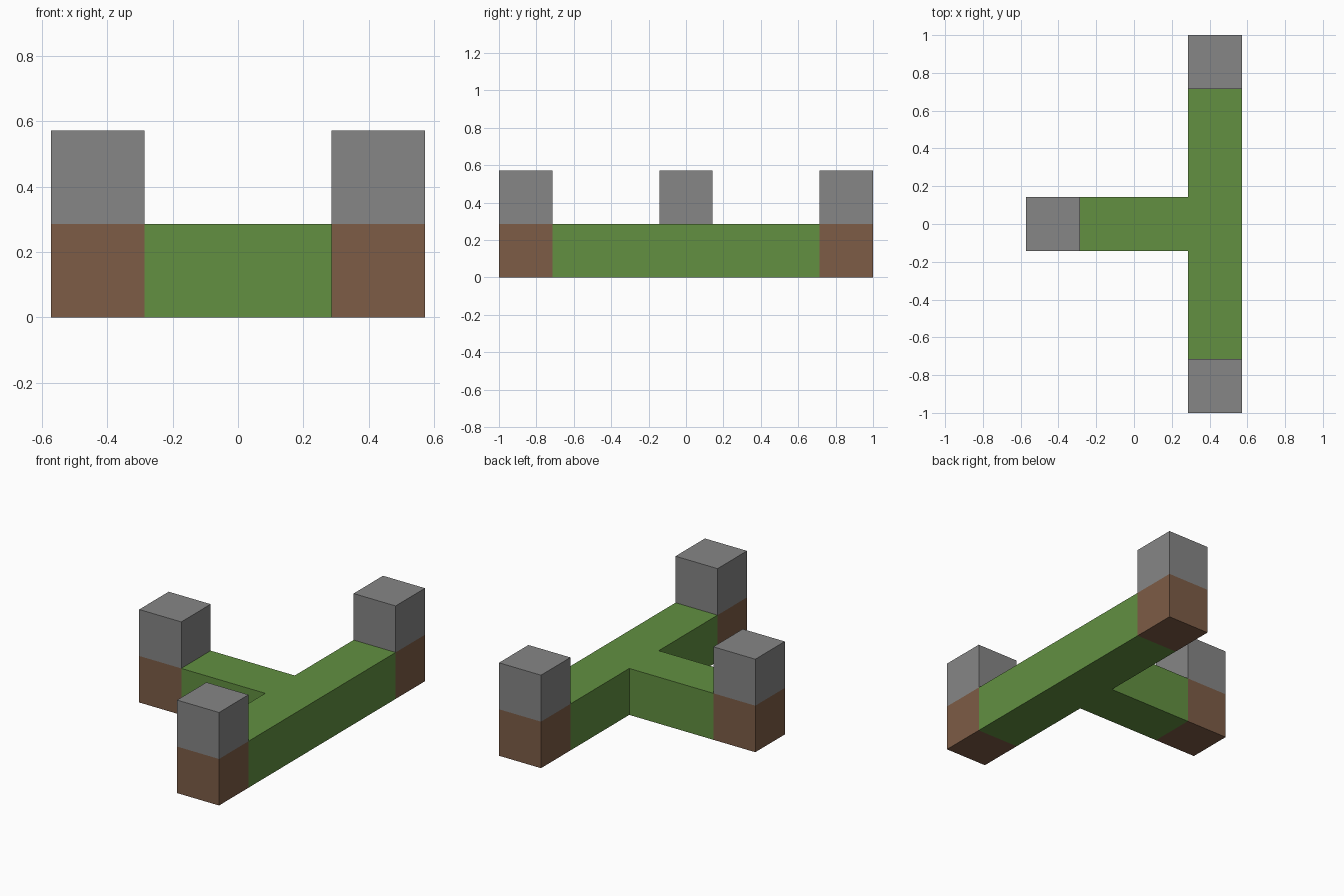
import bpy
import bmesh
from mathutils import Vector

U = 2 / 7  # one block

if "Cube" in bpy.data.objects:
    bpy.data.objects.remove(bpy.data.objects["Cube"])


def material(name, colour):
    mat = bpy.data.materials.new(name)
    mat.use_nodes = True
    mat.diffuse_color = (*colour, 1)
    bsdf = next(n for n in mat.node_tree.nodes if n.type == "BSDF_PRINCIPLED")
    bsdf.inputs["Base Color"].default_value = (*colour, 1)
    return mat


def block(name, centre, size, mat, hidden=()):
    """Flat box measured in blocks, left open on the hidden sides."""
    bm = bmesh.new()
    bmesh.ops.create_cube(bm, size=1)
    bm.normal_update()
    covered = [f for f in bm.faces
               if any(f.normal.dot(Vector(h)) > 0.9 for h in hidden)]
    bmesh.ops.delete(bm, geom=covered, context="FACES")
    bmesh.ops.scale(bm, vec=Vector(size) * U, verts=bm.verts)
    mesh = bpy.data.meshes.new(name)
    bm.to_mesh(mesh)
    bm.free()
    mesh.materials.append(mat)
    obj = bpy.data.objects.new(name, mesh)
    obj.location = Vector(centre) * U
    bpy.context.collection.objects.link(obj)
    return obj


grass = material("grass green", (0.122, 0.279, 0.053))
earth = material("earth brown", (0.205, 0.107, 0.061))
stone = material("stone grey", (0.238, 0.238, 0.238))

UP, DOWN = (0, 0, 1), (0, 0, -1)

# Green T-shaped walkway
block("long_beam", (1.5, 0, 0.5), (1, 5, 1), grass, [(0, 1, 0), (0, -1, 0)])
block("short_beam", (0, 0, 0.5), (2, 1, 1), grass, [(1, 0, 0), (-1, 0, 0)])

# Brown bases with grey pillars at the three tips; inward is the joined side
tips = {
    "front": ((1.5, -3), (0, 1, 0)),
    "back": ((1.5, 3), (0, -1, 0)),
    "right": ((-1.5, 0), (1, 0, 0)),
}
for side, ((x, y), inward) in tips.items():
    block(side + "_base", (x, y, 0.5), (1, 1, 1), earth, [UP, inward])
    block(side + "_pillar", (x, y, 1.5), (1, 1, 1), stone, [DOWN])
